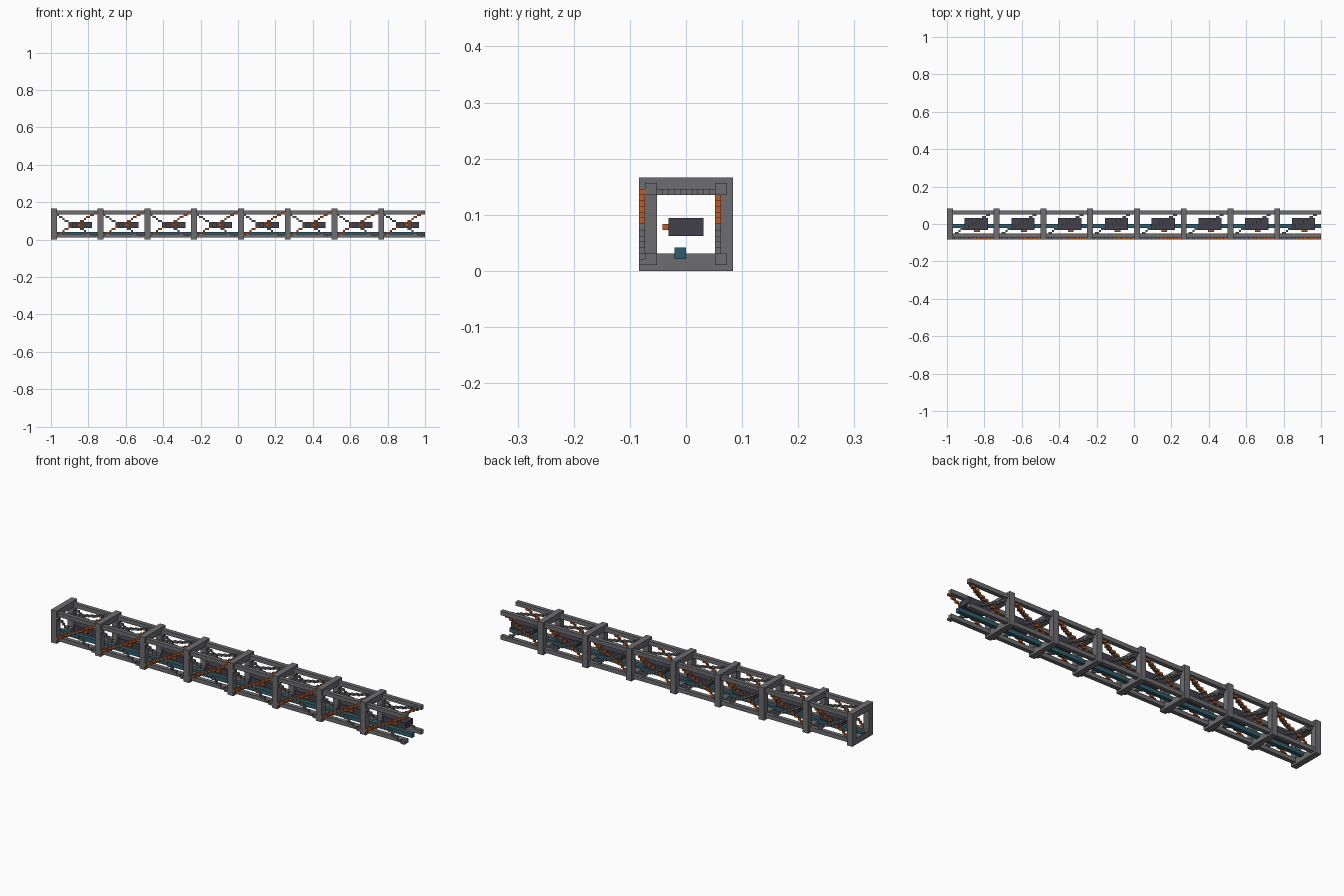
import bpy
import bmesh

cube = bpy.data.objects.get("Cube")
if cube:
    bpy.data.objects.remove(cube, do_unlink=True)

LENGTH, SIDE, BAY = 192, 16, 24      # size in block units
U = 2 / LENGTH                       # one block
LEVELS = 13                          # steps in each diagonal brace


def material(name, rgb):
    m = bpy.data.materials.new(name)
    m.use_nodes = True
    m.diffuse_color = (*rgb, 1)
    m.node_tree.nodes["Principled BSDF"].inputs["Base Color"].default_value = (*rgb, 1)
    return m


steel = material("steel grey", (0.155, 0.155, 0.165))
rust = material("rust orange", (0.5, 0.11, 0.025))
dark = material("dark violet grey", (0.055, 0.05, 0.07))
teal = material("deep teal", (0.03, 0.11, 0.145))


def blocks(name, mat, boxes):
    """One object from boxes given as low and high corners in block units."""
    bm = bmesh.new()
    for lo, hi in boxes:
        verts = bmesh.ops.create_cube(bm, size=1)["verts"]
        for v in verts:
            p = [h if c > 0 else l for c, l, h in zip(v.co, lo, hi)]
            v.co = ((p[0] - LENGTH / 2) * U, (p[1] - SIDE / 2) * U, p[2] * U)
    mesh = bpy.data.meshes.new(name)
    bm.to_mesh(mesh)
    bm.free()
    mesh.materials.append(mat)
    obj = bpy.data.objects.new(name, mesh)
    bpy.context.collection.objects.link(obj)
    return obj


def steps(x0, levels, rising=True):
    """Stepped diagonal over one bay: x start, x end and level of each step."""
    for k in levels:
        a, b = round(k * BAY / LEVELS), round((k + 1) * BAY / LEVELS)
        if not rising:
            a, b = BAY - b, BAY - a
        a = max(a, 3)
        if b > a:
            yield x0 + a, x0 + b, k + 1


bays = range(0, LENGTH, BAY)

# Four long corner chords
blocks("corner_chords", steel,
       [((0, y, z), (LENGTH, y + 2, z + 2)) for y in (1, 13) for z in (1, 13)])

# Square frame at the start of each bay
frames = []
for x in bays:
    for s in (0, 13):
        frames.append(((x, s, 0), (x + 3, s + 3, SIDE)))
        frames.append(((x, 3, s), (x + 3, 13, s + 3)))
blocks("square_frames", steel, frames)

# Crossed diagonals on the front and back, single diagonal under the top
every, inner = range(LEVELS), range(2, LEVELS - 1)
for side, y, levels in (("front", 0, every), ("back", 13, inner)):
    rise = [k for k in levels if k != LEVELS // 2]
    blocks(side + "_rising_braces", rust,
           [((a, y, z), (b, y + 1, z + 1)) for x in bays for a, b, z in steps(x, rise)])
    blocks(side + "_falling_braces", steel,
           [((a, y, z), (b, y + 1, z + 1)) for x in bays for a, b, z in steps(x, levels, False)])
blocks("top_braces", steel,
       [((a, y, 13), (b, y + 1, 14)) for x in bays for a, b, y in steps(x, inner)])

# Equipment box with a small front latch in each bay
blocks("equipment_boxes", dark, [((x + 9, 5, 6), (x + 21, 11, 9)) for x in bays])
blocks("box_latches", rust, [((x + 14, 4, 7), (x + 17, 5, 8)) for x in bays])

# Conduit along the floor
blocks("floor_conduit", teal, [((0.05, 6, 2), (LENGTH, 8, 4))])
